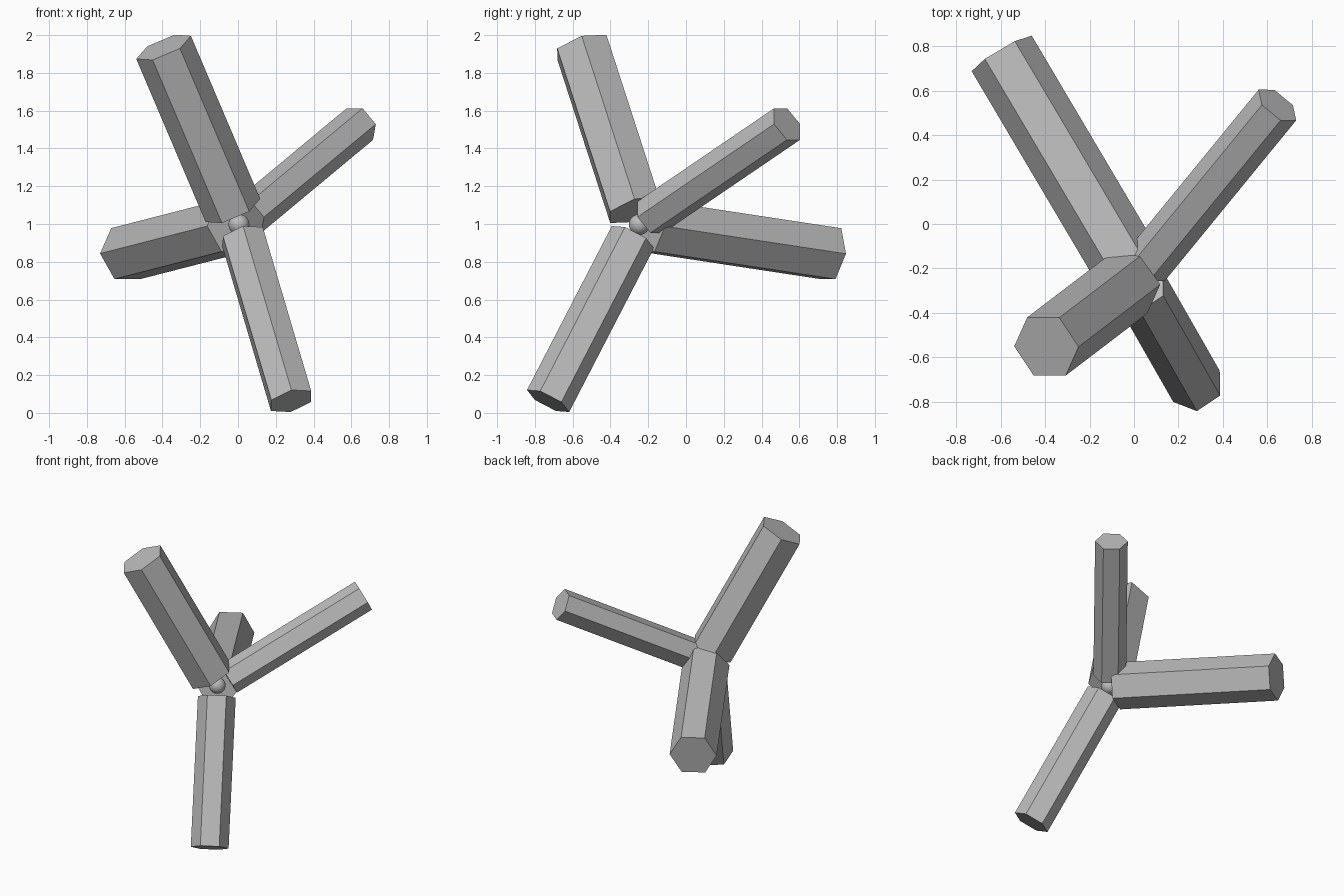
import bpy
import bmesh
import math
from mathutils import Vector, Matrix

cube = bpy.data.objects.get("Cube")
if cube:
    bpy.data.objects.remove(cube, do_unlink=True)

# One plain grey for everything
grey = bpy.data.materials.new("plain grey")
grey.use_nodes = True
colour = (0.5, 0.5, 0.5, 1)
grey.diffuse_color = colour
grey.node_tree.nodes["Principled BSDF"].inputs["Base Color"].default_value = colour

HUB = Vector((0.005, -0.247, 0.997))


def add_object(name, bm):
    mesh = bpy.data.meshes.new(name)
    bm.to_mesh(mesh)
    bm.free()
    mesh.materials.append(grey)
    obj = bpy.data.objects.new(name, mesh)
    bpy.context.collection.objects.link(obj)
    return obj


def add_arm(name, tip, corner, radius, gap):
    """Hexagonal prism from near the hub to tip; corner points at one edge."""
    tip = Vector(tip)
    axis = (tip - HUB).normalized()
    base = HUB + axis * gap
    side = Vector(corner)
    side = (side - axis * side.dot(axis)).normalized()
    frame = Matrix((side, axis.cross(side), axis)).transposed().to_4x4()
    frame.translation = (base + tip) / 2
    bm = bmesh.new()
    bmesh.ops.create_cone(bm, cap_ends=True, segments=6, radius1=radius,
                          radius2=radius, depth=(tip - base).length)
    # Turn the first corner onto the local x axis
    first = max(bm.verts, key=lambda v: v.co.x).co
    turn = Matrix.Rotation(-math.atan2(first.y, first.x), 4, "Z")
    bmesh.ops.transform(bm, matrix=frame @ turn, verts=bm.verts)
    add_object(name, bm)


# Four arms spreading from the hub
add_arm("lower_arm", (0.281, -0.73, 0.063), (0.104, 0.07, -0.005), 0.126, 0.077)
add_arm("left_arm", (0.645, 0.535, 1.529), (0.085, -0.069, 0), 0.109, 0.086)
add_arm("upper_arm", (-0.394, -0.551, 1.935), (0.144, -0.001, 0.06), 0.157, 0.085)
add_arm("back_arm", (-0.595, 0.767, 0.843), (-0.14, -0.077, 0), 0.157, 0.066)

# Small round hub
bm = bmesh.new()
bmesh.ops.create_uvsphere(bm, u_segments=32, v_segments=16, radius=0.055)
bmesh.ops.translate(bm, vec=HUB, verts=bm.verts)
for face in bm.faces:
    face.smooth = True
add_object("hub_ball", bm)
